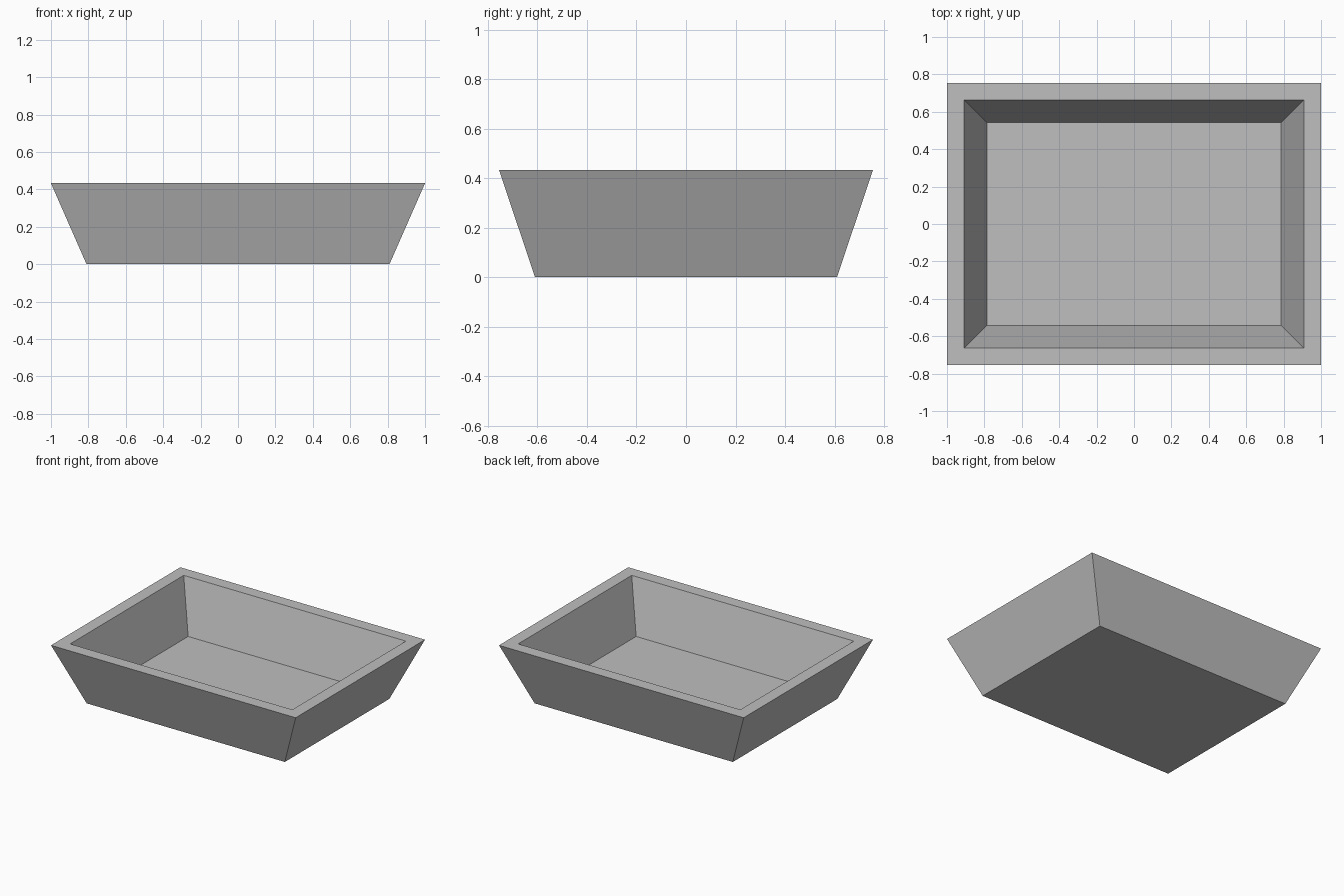
import bpy
import bmesh

cube = bpy.data.objects.get("Cube")
if cube:
    bpy.data.objects.remove(cube, do_unlink=True)

# Single grey material
grey = bpy.data.materials.new("plain_grey")
grey.use_nodes = True
colour = (0.52, 0.52, 0.52, 1.0)
grey.diffuse_color = colour
grey.node_tree.nodes["Principled BSDF"].inputs["Base Color"].default_value = colour

# Rectangular rings as half width, half depth, height:
# outer base, outer rim, inner rim, inner floor
RINGS = [
    (0.81, 0.61, 0.0),
    (1.0, 0.755, 0.433),
    (0.908, 0.663, 0.433),
    (0.787, 0.542, 0.06),
]
CORNERS = [(-1, -1), (1, -1), (1, 1), (-1, 1)]

bm = bmesh.new()
loops = [[bm.verts.new((sx * w, sy * d, z)) for sx, sy in CORNERS]
         for w, d, z in RINGS]

# Outer walls, flat rim and inner walls
for low, high in zip(loops, loops[1:]):
    for i in range(4):
        j = (i + 1) % 4
        bm.faces.new((low[i], low[j], high[j], high[i]))

# Underside and inner floor
bm.faces.new(reversed(loops[0]))
bm.faces.new(loops[-1])
bmesh.ops.recalc_face_normals(bm, faces=bm.faces)

mesh = bpy.data.meshes.new("tray")
bm.to_mesh(mesh)
bm.free()
mesh.materials.append(grey)
bpy.context.collection.objects.link(bpy.data.objects.new("tray", mesh))
